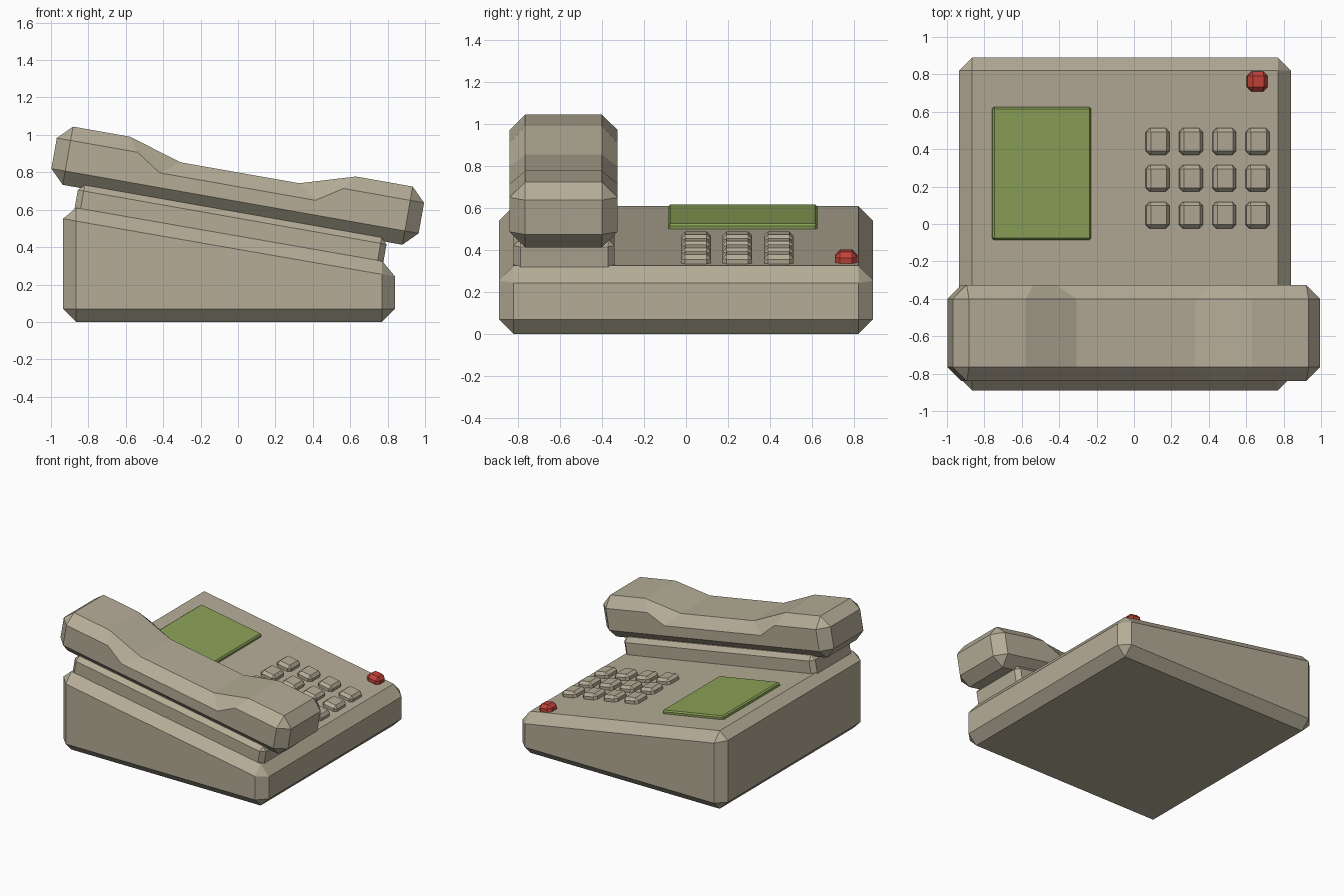
import bpy
import bmesh
from math import radians
from mathutils import Matrix, Vector

old = bpy.data.objects.get("Cube")
if old:
    bpy.data.objects.remove(old, do_unlink=True)

TILT = Matrix.Rotation(radians(10), 4, 'Y')   # slope of the desk unit's top
MID = -0.128                                  # centre of the sloped top along its length
DECK = 0.452                                  # height of the sloped top in its own frame


def material(name, rgb):
    mat = bpy.data.materials.new(name)
    mat.use_nodes = True
    mat.diffuse_color = (*rgb, 1)
    mat.node_tree.nodes["Principled BSDF"].inputs["Base Color"].default_value = (*rgb, 1)
    return mat


beige = material("beige plastic", (0.46, 0.415, 0.31))
green = material("green screen", (0.26, 0.36, 0.095))
red = material("red button", (0.55, 0.055, 0.04))


def finish(name, bm, mat, bevel=0.0, tilted=True):
    bmesh.ops.recalc_face_normals(bm, faces=bm.faces)
    mesh = bpy.data.meshes.new(name)
    bm.to_mesh(mesh)
    bm.free()
    mesh.materials.append(mat)
    obj = bpy.data.objects.new(name, mesh)
    bpy.context.collection.objects.link(obj)
    if tilted:
        obj.matrix_world = TILT
    if bevel:
        mod = obj.modifiers.new("chamfer", 'BEVEL')
        mod.width = bevel
        mod.segments = 1
        mod.limit_method = 'ANGLE'
    return obj


def box(name, mat, centre, size, bevel):
    """Chamfered block in the sloped frame."""
    bm = bmesh.new()
    bmesh.ops.create_cube(bm, size=1)
    for v in bm.verts:
        v.co = Vector(a * s + c for a, s, c in zip(v.co, size, centre))
    return finish(name, bm, mat, bevel)


# Wedge-shaped body
bm = bmesh.new()
wedge = [(-0.935, 0), (0.84, 0), (0.84, 0.313), (-0.935, 0.622)]
front = bm.faces.new([bm.verts.new((x, -0.89, z)) for x, z in wedge])
ext = bmesh.ops.extrude_face_region(bm, geom=[front], use_keep_orig=True)
for v in ext["geom"]:
    if isinstance(v, bmesh.types.BMVert):
        v.co.y = 0.89
finish("body", bm, beige, 0.07, tilted=False)

# Cradle under the handset
box("cradle", beige, (MID, -0.58, 0.478), (1.676, 0.48, 0.2), 0.032)

# Screen plate
box("screen", green, (-0.583, 0.27, DECK + 0.0025), (0.535, 0.71, 0.045), 0.01)

# Keypad
for col in range(4):
    for row in range(3):
        box(f"key_{row + 1}_{col + 1}", beige,
            (0.046 + 0.181 * col, 0.047 + 0.197 * row, DECK + 0.007), (0.125, 0.142, 0.074), 0.02)

# Red button
box("red_button", red, (0.586, 0.762, DECK + 0.012), (0.11, 0.107, 0.084), 0.025)

# Handset: each corner has one point on the side face and one or two on the rim
C = 0.075
HALF, TOP, GRIP, BASE = 0.997, 0.875, 0.787, 0.559


def block_corner(sx, z, sz):
    side = (sx * (HALF - C), z - sz * C)
    end, flat = (sx * HALF, z - sz * C), (sx * (HALF - C), z)
    return side, ([end, flat] if sx * sz < 0 else [flat, end])


corners = [
    block_corner(-1, TOP, 1),
    ((-0.558, TOP - C), [(-0.614, TOP)]),
    ((-0.423, GRIP - C), [(-0.322, GRIP)]),
    ((0.423, GRIP - C), [(0.322, GRIP)]),
    ((0.558, TOP - C), [(0.614, TOP)]),
    block_corner(1, TOP, 1),
    block_corner(1, BASE, -1),
    block_corner(-1, BASE, -1),
]
bm = bmesh.new()
Y0, Y1 = -0.84, -0.325
loops = []
for y_side, y_rim in ((Y0, Y0 + C), (Y1, Y1 - C)):
    sides = [bm.verts.new((MID + s[0], y_side, s[1])) for s, _ in corners]
    rims = [[bm.verts.new((MID + p[0], y_rim, p[1])) for p in r] for _, r in corners]
    bm.faces.new(sides)
    for i, rim in enumerate(rims):
        j = (i + 1) % len(rims)
        bm.faces.new((sides[i], sides[j], rims[j][0], rim[-1]))
        if len(rim) == 2:
            bm.faces.new((sides[i], rim[1], rim[0]))
    loops.append([v for rim in rims for v in rim])
near, far = loops
for i in range(len(near)):
    j = (i + 1) % len(near)
    bm.faces.new((near[i], near[j], far[j], far[i]))
finish("handset", bm, beige)
